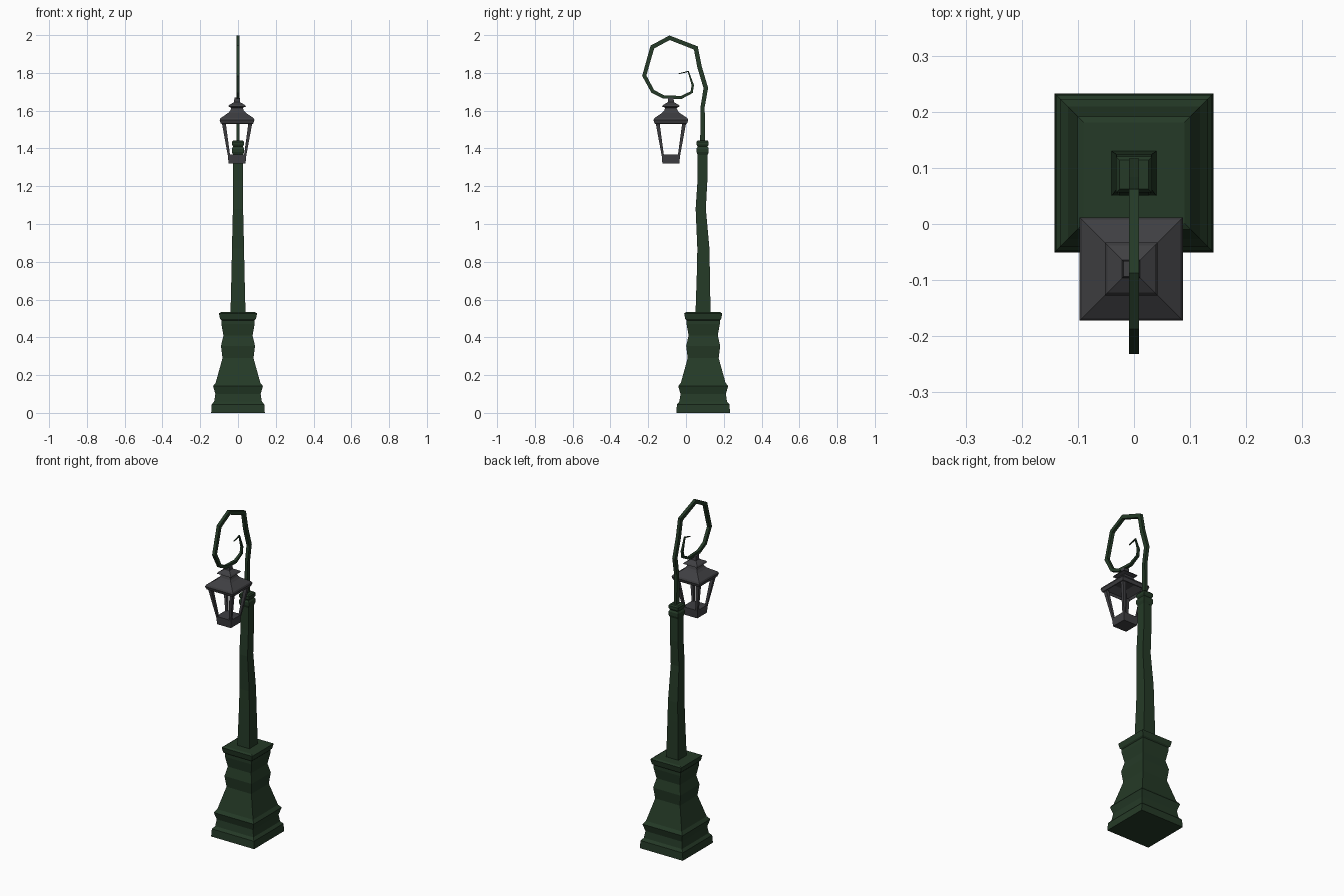
import bpy, bmesh
from mathutils import Vector


def material(name, rgb):
    m = bpy.data.materials.new(name)
    m.diffuse_color = (*rgb, 1)
    return m


GREEN = material("dark_green_paint", (0.018, 0.042, 0.02))
IRON = material("dark_iron", (0.05, 0.05, 0.055))


def loft(name, rings, mat):
    """Skin a list of four-point rings and cap both ends."""
    bm = bmesh.new()
    loops = [[bm.verts.new(p) for p in r] for r in rings]
    for a, b in zip(loops, loops[1:]):
        for i in range(4):
            j = (i + 1) % 4
            bm.faces.new((a[i], a[j], b[j], b[i]))
    bm.faces.new(loops[0][::-1])
    bm.faces.new(loops[-1])
    bmesh.ops.recalc_face_normals(bm, faces=bm.faces)
    me = bpy.data.meshes.new(name)
    bm.to_mesh(me)
    bm.free()
    me.materials.append(mat)
    ob = bpy.data.objects.new(name, me)
    bpy.context.collection.objects.link(ob)
    return ob


def square(x, y, z, h):
    return [(x + sx * h, y + sy * h, z) for sx, sy in ((-1, -1), (1, -1), (1, 1), (-1, 1))]


def stack(name, cx, cy, profile, mat):
    """Square turned profile: (half width, z) pairs."""
    return loft(name, [square(cx, cy, z, h) for h, z in profile], mat)


# Moulded pedestal
PY = 0.091
stack("pedestal", 0, PY, [
    (0.142, 0), (0.139, 0.045), (0.126, 0.06), (0.12, 0.10), (0.132, 0.142),
    (0.118, 0.16), (0.082, 0.29), (0.09, 0.355), (0.077, 0.41), (0.088, 0.47),
    (0.088, 0.49), (0.095, 0.497), (0.101, 0.527), (0.09, 0.533)], GREEN)

# Slightly bent post: (y, z, half width)
post = [(0.09, 0.52, 0.04), (0.092, 0.76, 0.034), (0.092, 0.87, 0.032),
        (0.078, 1.08, 0.027), (0.087, 1.23, 0.026), (0.088, 1.38, 0.026)]
loft("post", [square(0, y, z, h) for y, z, h in post], GREEN)

# Collar on top of the post
stack("collar", 0, 0.088, [
    (0.026, 1.365), (0.032, 1.38), (0.032, 1.40), (0.026, 1.41),
    (0.032, 1.42), (0.032, 1.435), (0.026, 1.443)], GREEN)

# Scrolled arm: (y, z, half width), square section following the path
arm = [(0.088, 1.43, 0.013), (0.088, 1.62, 0.011), (0.105, 1.72, 0.012),
       (0.072, 1.83, 0.012), (0.052, 1.932, 0.013), (-0.087, 1.986, 0.012),
       (-0.178, 1.937, 0.012), (-0.221, 1.785, 0.011), (-0.176, 1.702, 0.01),
       (-0.12, 1.673, 0.009), (-0.025, 1.67, 0.008), (0.03, 1.698, 0.007),
       (0.036, 1.735, 0.006), (0.012, 1.808, 0.004), (-0.04, 1.795, 0.002)]
pts = [Vector((0, y, z)) for y, z, h in arm]
side = Vector((1, 0, 0))
rings = []
for i, p in enumerate(pts):
    d0 = (p - pts[max(i - 1, 0)]).normalized()
    d1 = (pts[min(i + 1, len(pts) - 1)] - p).normalized()
    n = side.cross((d0 + d1).normalized())
    h = arm[i][2]
    w = min(h, 0.009)
    rings.append([p - side * w - n * h, p + side * w - n * h,
                  p + side * w + n * h, p - side * w + n * h])
loft("scroll_arm", rings, GREEN)

# Lantern roof with finial, hollow below the eaves
LX, LY = -0.005, -0.08
stack("lantern_roof", LX, LY, [
    (0.04, 1.57), (0.078, 1.545), (0.082, 1.53), (0.086, 1.532), (0.092, 1.55),
    (0.088, 1.56), (0.047, 1.588), (0.036, 1.60), (0.03, 1.615),
    (0.047, 1.622), (0.042, 1.63), (0.016, 1.645), (0.014, 1.67)], IRON)

# Lantern tray
stack("lantern_tray", LX, LY, [(0.045, 1.32), (0.049, 1.368)], IRON)

# Four leaning corner posts leave the windows open
for sx in (-1, 1):
    for sy in (-1, 1):
        ends = [(0.0425, 1.36, 0.006), (0.071, 1.54, 0.0105)]
        loft("lantern_post", [square(LX + sx * o, LY + sy * o, z, h) for o, z, h in ends], IRON)
